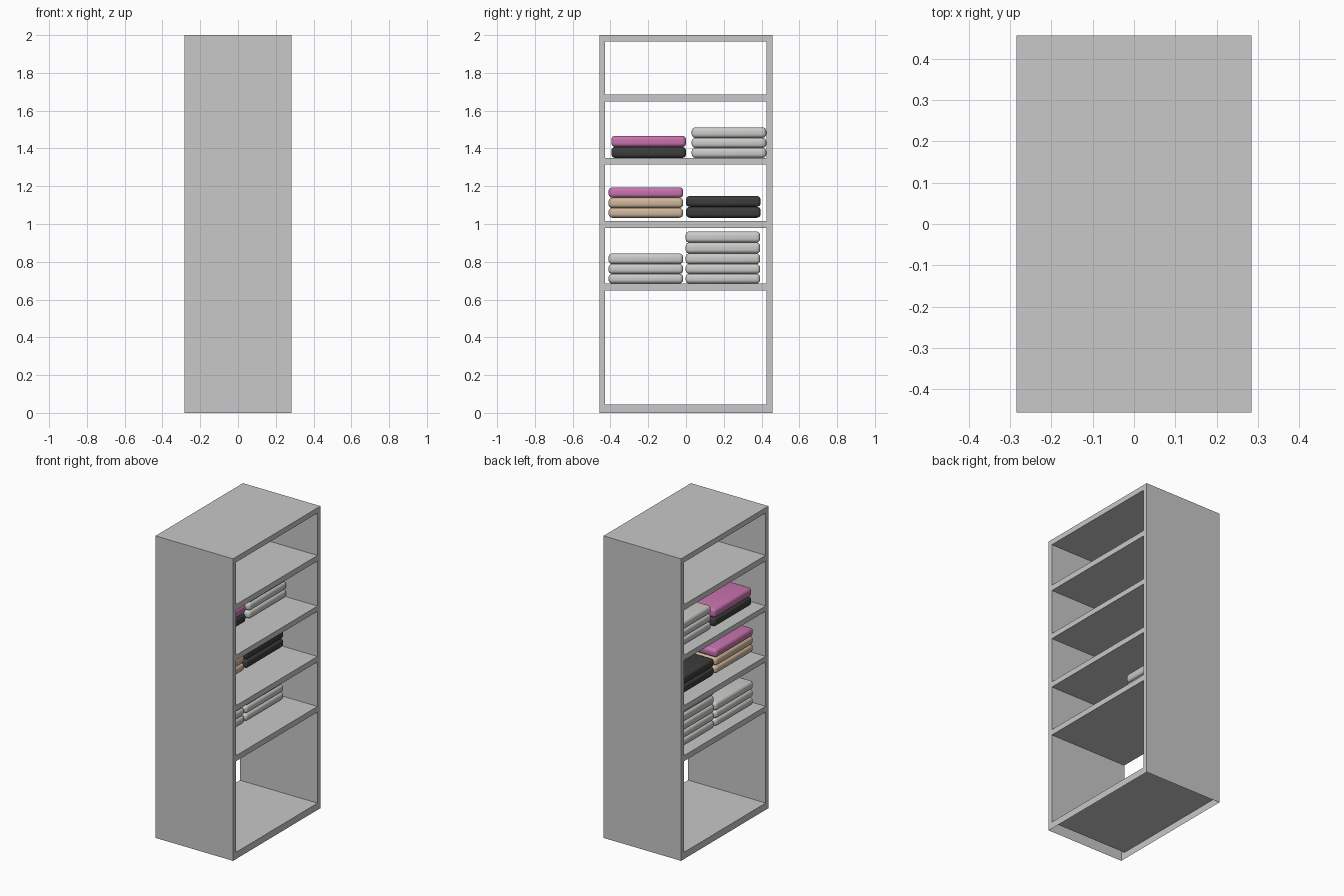
import bpy, bmesh, math

if "Cube" in bpy.data.objects:
    bpy.data.objects.remove(bpy.data.objects["Cube"])


def mat(name, rgb):
    m = bpy.data.materials.new(name)
    m.diffuse_color = (*rgb, 1)
    m.use_nodes = True
    m.node_tree.nodes["Principled BSDF"].inputs["Base Color"].default_value = m.diffuse_color
    return m


GREY = mat("frame grey", (0.58, 0.58, 0.58))
LIGHT = mat("light grey cloth", (0.60, 0.60, 0.59))
PINK = mat("pink cloth", (0.58, 0.17, 0.42))
TAN = mat("tan cloth", (0.62, 0.47, 0.33))
BLACK = mat("black cloth", (0.045, 0.047, 0.045))


def add_object(name, bm, material):
    me = bpy.data.meshes.new(name)
    bm.to_mesh(me)
    bm.free()
    me.materials.append(material)
    ob = bpy.data.objects.new(name, me)
    bpy.context.collection.objects.link(ob)
    return ob


# Shelf frame: open cells through x, hollow underneath
ys = [-0.457, -0.428, 0.426, 0.457]
zs = [0, 0.045, 0.648, 0.685, 0.98, 1.016, 1.315, 1.35, 1.648, 1.685, 1.965, 2.0]
HX = 0.284
bm = bmesh.new()
grid = [[bm.verts.new((-HX, y, z)) for z in zs] for y in ys]
for i in range(3):
    for j in range(len(zs) - 1):
        if i == 1 and j % 2 == 1:      # opening
            continue
        bm.faces.new((grid[i][j], grid[i][j + 1], grid[i + 1][j + 1], grid[i + 1][j]))
ext = bmesh.ops.extrude_face_region(bm, geom=bm.faces[:], use_keep_orig=True)
for v in ext["geom"]:
    if isinstance(v, bmesh.types.BMVert):
        v.co.x = HX
bmesh.ops.recalc_face_normals(bm, faces=bm.faces[:])
under = [f for f in bm.faces if all(v.co.z < 0.001 for v in f.verts)]
bmesh.ops.delete(bm, geom=under, context='FACES_ONLY')
add_object("shelf_frame", bm, GREY)


# Folded cloths: softly rounded slabs
def cloth(name, y0, z0, z1, material, x0=-0.21, x1=0.063, width=0.395):
    bm = bmesh.new()
    bmesh.ops.create_cube(bm, size=1)
    for v in bm.verts:
        v.co.x = (x0 + x1) / 2 + v.co.x * (x1 - x0)
        v.co.y = y0 + width / 2 + v.co.y * width
        v.co.z = (z0 + z1) / 2 + v.co.z * (z1 - z0)
    bmesh.ops.bevel(bm, geom=bm.edges[:], offset=0.02, segments=5, profile=0.5,
                    affect='EDGES', clamp_overlap=True)
    for f in bm.faces:
        f.smooth = True
    add_object(name, bm, material)


# Each stack: name, left y, layer heights, layer colours
stacks = [
    ("upper_left_cloth", -0.395, [1.35, 1.408, 1.467], [BLACK, PINK]),
    ("upper_right_cloth", 0.03, [1.35, 1.403, 1.456, 1.511], [LIGHT] * 3),
    ("middle_left_cloth", -0.41, [1.033, 1.085, 1.139, 1.194], [TAN, TAN, PINK]),
    ("middle_right_cloth", 0.0, [1.033, 1.091, 1.148], [BLACK] * 2),
    ("lower_left_cloth", -0.41, [0.685, 0.736, 0.788, 0.844], [LIGHT] * 3),
    ("lower_right_cloth", -0.002, [0.685, 0.736, 0.788, 0.844, 0.902, 0.96], [LIGHT] * 5),
]
for name, y0, heights, colours in stacks:
    for k, colour in enumerate(colours):
        cloth(f"{name}_{k + 1}", y0, heights[k], heights[k + 1], colour)
